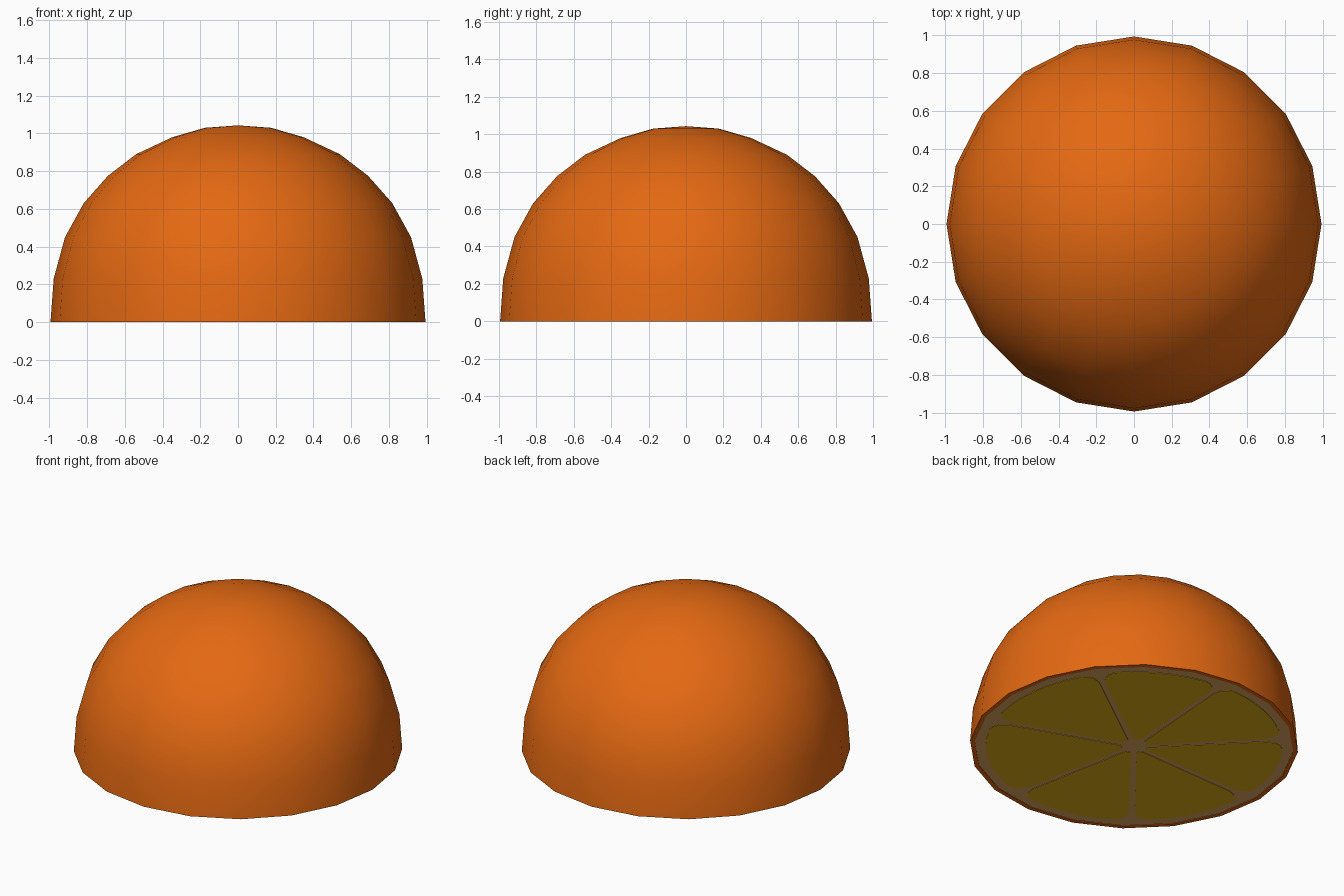
import bpy, bmesh, math

if "Cube" in bpy.data.objects:
    bpy.data.objects.remove(bpy.data.objects["Cube"])

SIDES = 20


def material(name, rgb):
    m = bpy.data.materials.new(name)
    m.diffuse_color = (*rgb, 1)
    m.use_nodes = True
    m.node_tree.nodes["Principled BSDF"].inputs["Base Color"].default_value = m.diffuse_color
    return m


def finish(name, bm, mat):
    bmesh.ops.recalc_face_normals(bm, faces=bm.faces)
    me = bpy.data.meshes.new(name)
    bm.to_mesh(me)
    bm.free()
    me.materials.append(mat)
    ob = bpy.data.objects.new(name, me)
    bpy.context.collection.objects.link(ob)
    return ob


def polar(r, a):
    return r * math.cos(a), r * math.sin(a)


def plate(name, outline, z0, z1, mat):
    """Thin closed slab from a flat outline."""
    bm = bmesh.new()
    low = [bm.verts.new((x, y, z0)) for x, y in outline]
    high = [bm.verts.new((x, y, z1)) for x, y in outline]
    bm.faces.new(low[::-1])
    bm.faces.new(high)
    n = len(outline)
    for i in range(n):
        j = (i + 1) % n
        bm.faces.new((low[i], low[j], high[j], high[i]))
    return finish(name, bm, mat)


orange = material("orange rind", (0.775, 0.14, 0.006))
cream = material("tan pith", (0.76, 0.40, 0.127))
yellow = material("yellow pulp", (0.775, 0.43, 0.007))

# Rind: thin rim under a lathed dome
profile = [(0.966, 0.006), (0.966, 0), (0.994, 0), (0.977, 0.23), (0.917, 0.45),
           (0.818, 0.63), (0.69, 0.775), (0.54, 0.89), (0.348, 0.98), (0.175, 1.03)]
bm = bmesh.new()
rings = [[bm.verts.new((*polar(r, math.tau * i / SIDES), z)) for i in range(SIDES)]
         for r, z in profile]
top = bm.verts.new((0, 0, 1.043))
bm.faces.new(rings[0])
for i in range(SIDES):
    j = (i + 1) % SIDES
    for a, b in zip(rings, rings[1:]):
        bm.faces.new((a[i], a[j], b[j], b[i]))
    bm.faces.new((rings[-1][i], rings[-1][j], top))
rind = finish("rind", bm, orange)
bpy.context.view_layer.objects.active = rind
rind.select_set(True)
bpy.ops.object.shade_smooth_by_angle(angle=math.radians(40))

# Pith disc on the cut face
plate("pith", [polar(0.966, math.tau * i / SIDES) for i in range(SIDES)],
      0.003, 0.008, cream)

# Seven pulp wedges between slightly uneven membranes, with rounded outer corners
walls = [36, 86, 135, 182, 231, 281, 340]
GAP = 0.017
corner = [(0.08, 0), (0.80, 0), (0.855, 1.3), (0.885, 3.5)]
for k, w in enumerate(walls):
    a0 = math.radians(w)
    a1 = math.radians(walls[(k + 1) % 7] + (360 if k == 6 else 0))
    inset = [(r, math.asin(GAP / r) + math.radians(d)) for r, d in corner]
    start, end = a0 + math.radians(7), a1 - math.radians(7)
    pts = [polar(r, a0 + d) for r, d in inset]
    pts += [polar(0.897, start + (end - start) * i / 6) for i in range(7)]
    pts += [polar(r, a1 - d) for r, d in reversed(inset)]
    plate(f"pulp_wedge_{k + 1}", pts, 0.0005, 0.005, yellow)
